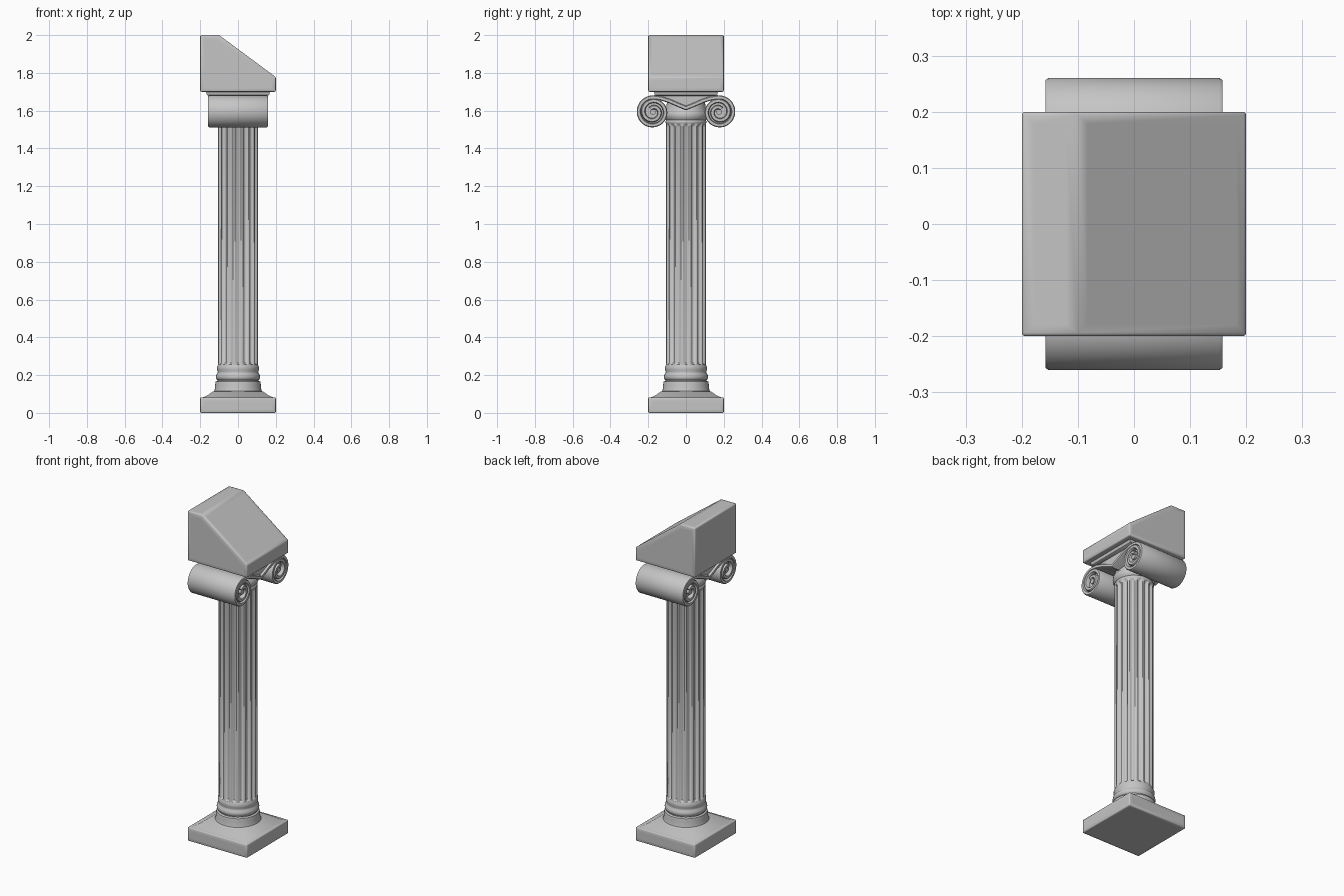
import bpy, bmesh
from math import sin, cos, pi, radians
from mathutils import Vector

cube = bpy.data.objects.get("Cube")
if cube:
    bpy.data.objects.remove(cube)

stone = bpy.data.materials.new("grey stone")
stone.use_nodes = True
GREY = (0.56, 0.56, 0.56, 1)
stone.diffuse_color = GREY
stone.node_tree.nodes["Principled BSDF"].inputs["Base Color"].default_value = GREY


def finish(name, bm, angle=40, bevel=0.0):
    """Turn a bmesh into a smooth-shaded stone object."""
    bmesh.ops.recalc_face_normals(bm, faces=bm.faces)
    if bevel:
        edges = [e for e in bm.edges if e.is_manifold and e.calc_face_angle() > radians(50)]
        bmesh.ops.bevel(bm, geom=edges, offset=bevel, segments=2, profile=0.5, affect='EDGES')
    mesh = bpy.data.meshes.new(name)
    bm.to_mesh(mesh)
    bm.free()
    mesh.materials.append(stone)
    mesh.polygons.foreach_set("use_smooth", [True] * len(mesh.polygons))
    mesh.set_sharp_from_angle(angle=radians(angle))
    obj = bpy.data.objects.new(name, mesh)
    bpy.context.collection.objects.link(obj)
    return obj


def loft(name, rings, angle=40, bevel=0.0, inset=0.0):
    """Bridge matching closed rings of points and cap both ends."""
    bm = bmesh.new()
    loops = [[bm.verts.new(p) for p in ring] for ring in rings]
    n = len(loops[0])
    for a, b in zip(loops, loops[1:]):
        for i in range(n):
            j = (i + 1) % n
            bm.faces.new((a[i], a[j], b[j], b[i]))
    bm.faces.new(loops[0])
    bm.faces.new(loops[-1])
    if inset:
        bmesh.ops.recalc_face_normals(bm, faces=bm.faces)
        bmesh.ops.inset_individual(bm, faces=bm.faces[:], thickness=inset)
    return finish(name, bm, angle, bevel)


def square(h, z):
    return [(-h, -h, z), (h, -h, z), (h, h, z), (-h, h, z)]


def lathe(name, profile, n=64):
    return loft(name, [[(r * cos(2 * pi * i / n), r * sin(2 * pi * i / n), z)
                        for i in range(n)] for r, z in profile])


def extrude_x(name, outline, h, **kw):
    return loft(name, [[(x, y, z) for y, z in outline] for x in (-h, h)], **kw)


# Square plinth with a sloped top
loft("plinth", [square(0.2, 0), square(0.2, 0.082)], angle=180, bevel=0.006, inset=0.03)
loft("plinth_slope", [square(0.19, 0.08), square(0.16, 0.094), square(0.135, 0.112)], angle=60)

# Round base mouldings
lathe("base_mouldings", [
    (0.135, 0.09), (0.135, 0.11), (0.126, 0.116), (0.122, 0.13), (0.121, 0.15),
    (0.118, 0.165), (0.109, 0.17), (0.109, 0.174), (0.114, 0.178), (0.117, 0.19),
    (0.115, 0.202), (0.108, 0.21), (0.107, 0.218), (0.111, 0.228), (0.111, 0.243),
    (0.106, 0.254)])

# Fluted shaft
FLUTES, STEPS, FILLET = 16, 8, 0.24


def flute_ring(depth, z):
    pts = []
    for f in range(FLUTES):
        for s in range(STEPS + 1):
            t = s / STEPS
            a = 2 * pi * (f - 0.5 + FILLET / 2 + t * (1 - FILLET)) / FLUTES
            r = 0.106 - depth * sin(pi * t)
            pts.append((r * cos(a), r * sin(a), z))
    return pts


loft("fluted_shaft", [flute_ring(d, z) for d, z in
                      ((0, 0.245), (0, 0.255), (0.014, 0.265), (0.014, 1.512),
                       (0.008, 1.526), (0, 1.532), (0, 1.545))])

# Rounded cushion between shaft and scrolls
lathe("capital_cushion", [
    (0.104, 1.53), (0.108, 1.536), (0.108, 1.545), (0.104, 1.55), (0.112, 1.56),
    (0.116, 1.575), (0.114, 1.59), (0.106, 1.6), (0.1, 1.65)])

# Scroll bands: a sagging strip running into a spiral on each side
CY, CZ, TURNS, COUNT = 0.175, 1.593, 2.1, 72
BAND = [(-0.011, -0.152), (-0.007, -0.158), (0.007, -0.158), (0.011, -0.152),
        (0.011, 0.152), (0.007, 0.158), (-0.007, 0.158), (-0.011, 0.152)]
path = [Vector(p) for p in ((-0.004, 1.612), (0.04, 1.63), (0.09, 1.652), (0.135, 1.666))]
for i in range(COUNT + 1):
    t = i / COUNT
    r = 0.077 - 0.056 * t ** 1.5
    a = pi / 2 - 2 * pi * TURNS * t
    path.append(Vector((CY + r * cos(a), CZ + r * sin(a))))

for side, label in ((1, "back"), (-1, "front")):
    rings = []
    for i, p in enumerate(path):
        tan = (path[min(i + 1, len(path) - 1)] - path[max(i - 1, 0)]).normalized()
        nor = Vector((-tan.y, tan.x))
        rings.append([(x, side * (p + nor * o).x, (p + nor * o).y) for o, x in BAND])
    loft(label + "_scroll", rings)
    # Recessed core and raised eye of the scroll
    for part, rad, h in (("core", 0.066, 0.135), ("eye", 0.015, 0.152)):
        ring = [(side * (CY + rad * cos(k * pi / 16)), CZ + rad * sin(k * pi / 16))
                for k in range(32)]
        extrude_x(label + "_scroll_" + part, ring, h)

# Wedge filling the sag between the scrolls, and the thin slab above
extrude_x("capital_wedge", [(-0.17, 1.682), (-0.13, 1.66), (0, 1.606),
                            (0.13, 1.66), (0.17, 1.682)], 0.145)
loft("abacus", [square(0.155, 1.678), square(0.165, 1.684), square(0.17, 1.705)])

# Broken top block with a slanted face
slant = [(-0.2, 1.7), (0.2, 1.7), (0.2, 1.778), (-0.1, 2), (-0.2, 2)]
loft("slanted_block", [[(x, y, z) for x, z in slant] for y in (-0.2, 0.2)],
     angle=180, bevel=0.006, inset=0.03)
